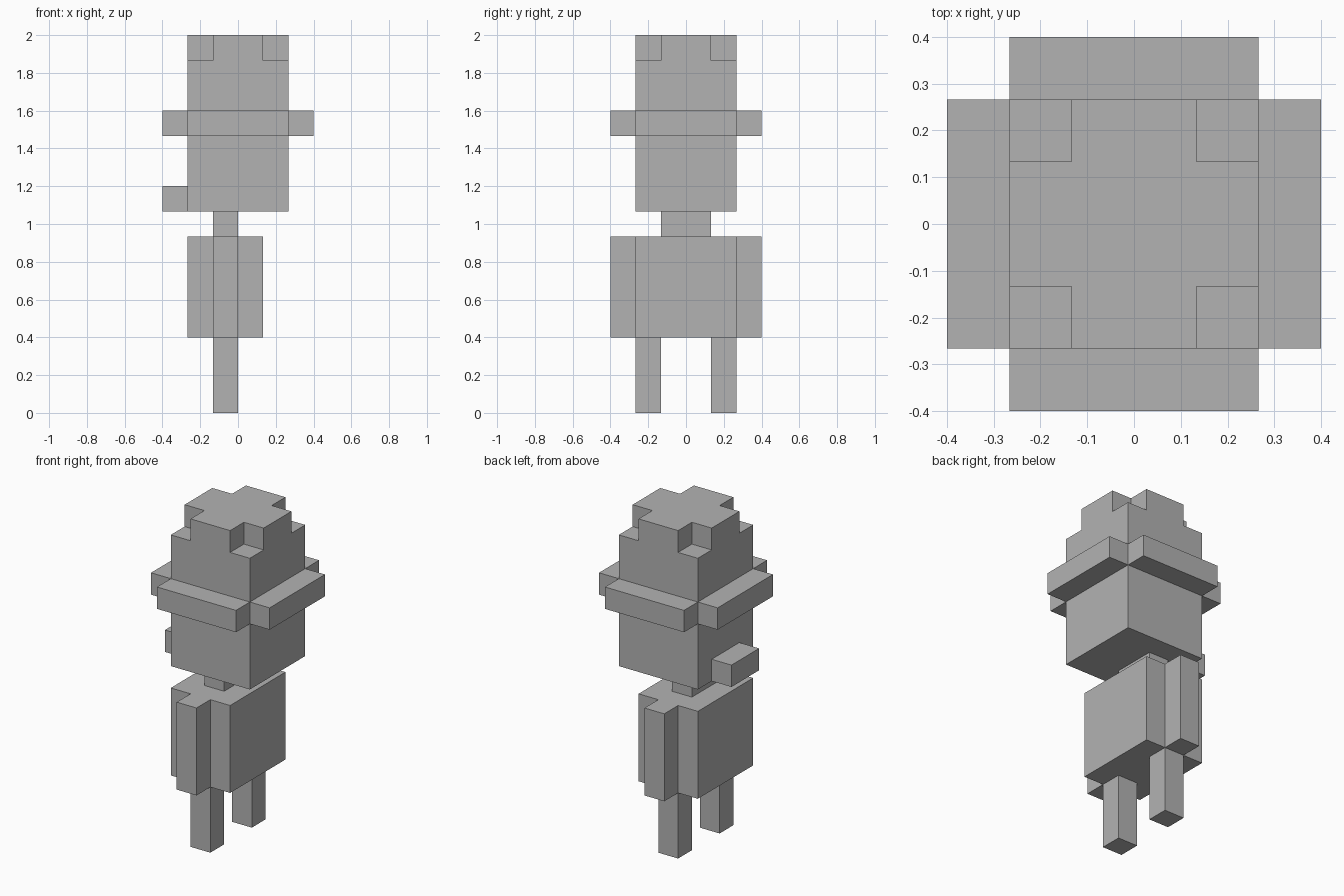
import bpy
import bmesh

U = 2 / 15  # one block unit; the figure is 15 blocks tall

default = bpy.data.objects.get("Cube")
if default:
    bpy.data.objects.remove(default, do_unlink=True)

grey = bpy.data.materials.new("plain_grey")
grey.use_nodes = True
colour = (0.45, 0.45, 0.45, 1)
grey.diffuse_color = colour
grey.node_tree.nodes["Principled BSDF"].inputs["Base Color"].default_value = colour


def prism(name, outline, z0, z1):
    """Extrude a counter-clockwise outline, in block units, from z0 to z1."""
    bm = bmesh.new()
    base = bm.faces.new([bm.verts.new((x * U, y * U, z0 * U)) for x, y in outline])
    top = bmesh.ops.extrude_face_region(bm, geom=[base], use_keep_orig=True)["geom"]
    verts = [v for v in top if isinstance(v, bmesh.types.BMVert)]
    bmesh.ops.translate(bm, verts=verts, vec=(0, 0, (z1 - z0) * U))
    bmesh.ops.recalc_face_normals(bm, faces=bm.faces)
    mesh = bpy.data.meshes.new(name)
    bm.to_mesh(mesh)
    bm.free()
    mesh.materials.append(grey)
    obj = bpy.data.objects.new(name, mesh)
    bpy.context.collection.objects.link(obj)
    return obj


def box(name, x0, x1, y0, y1, z0, z1):
    return prism(name, [(x0, y0), (x1, y0), (x1, y1), (x0, y1)], z0, z1)


# Head with a notched crown
box("head", -2, 2, -2, 2, 8, 14)
corner = [(2, -1), (2, 1), (1, 1)]
cross = []
for turn in range(4):
    cross += corner
    corner = [(-y, x) for x, y in corner]
prism("crown", cross, 14, 15)

# Hat brim, one strip on each side, open at the corners
for side, s in (("left", 1), ("right", -1)):
    lo, hi = sorted((2 * s, 3 * s))
    box("brim_" + side, lo, hi, -2, 2, 11, 12)
for side, s in (("back", 1), ("front", -1)):
    lo, hi = sorted((2 * s, 3 * s))
    box("brim_" + side, -2, 2, lo, hi, 11, 12)

# Snout, neck and torso
box("snout", -3, -2, -1, 1, 8, 9)
box("neck", -1, 0, -1, 1, 7, 8)
box("torso", -2, 1, -2, 2, 3, 7)

# Arms and legs, paired along y
for side, s in (("back", 1), ("front", -1)):
    lo, hi = sorted((2 * s, 3 * s))
    box("arm_" + side, -1, 0, lo, hi, 3, 7)
    lo, hi = sorted((s, 2 * s))
    box("leg_" + side, -1, 0, lo, hi, 0, 3)
